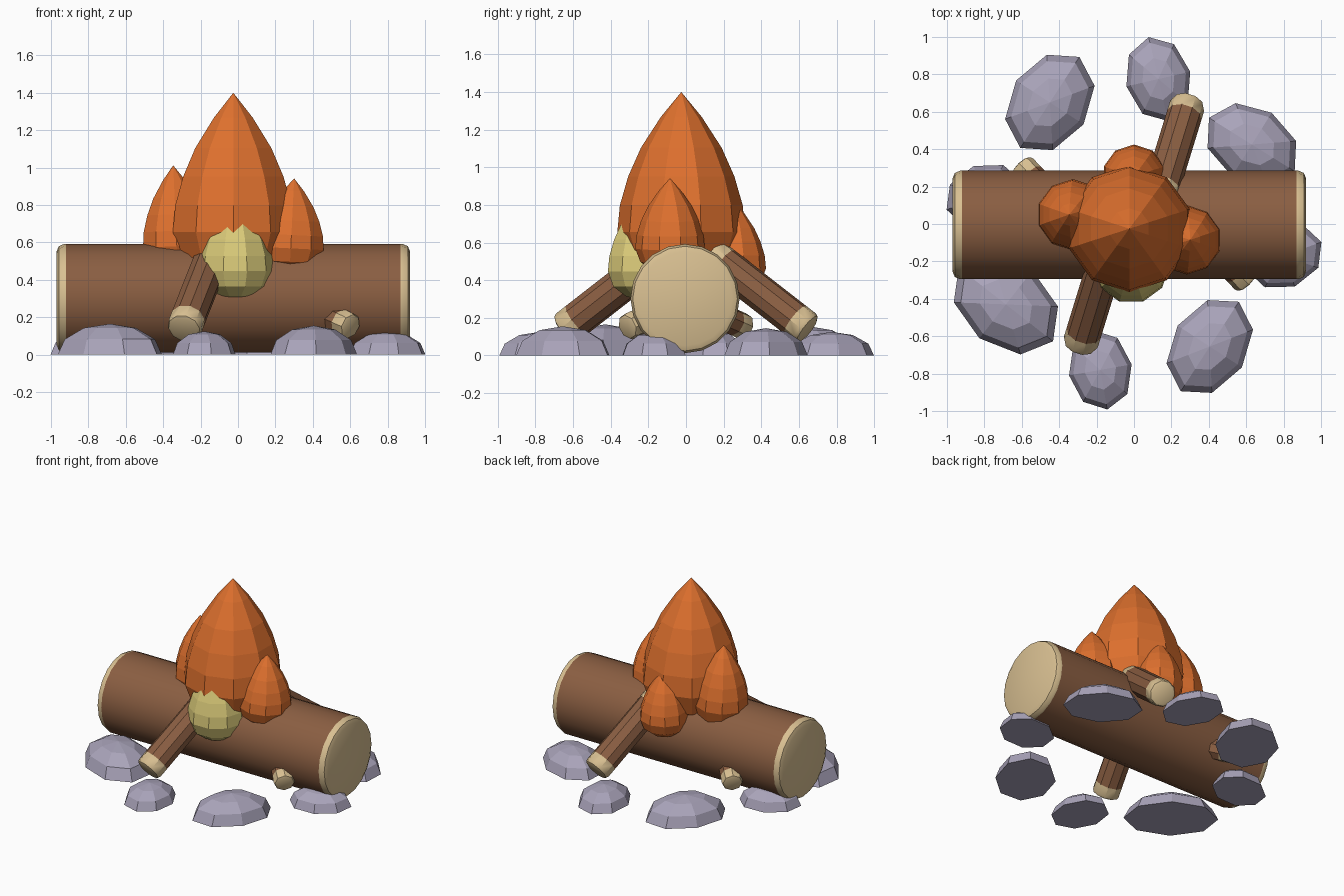
import bpy
import bmesh
from math import sin, cos, pi, radians
from mathutils import Matrix, Vector

if "Cube" in bpy.data.objects:
    bpy.data.objects.remove(bpy.data.objects["Cube"], do_unlink=True)


def material(name, rgb):
    mat = bpy.data.materials.new(name)
    mat.use_nodes = True
    mat.diffuse_color = (*rgb, 1)
    mat.node_tree.nodes["Principled BSDF"].inputs["Base Color"].default_value = (*rgb, 1)
    return mat


ORANGE = material("flame orange", (0.73, 0.162, 0.027))
YELLOW = material("flame yellow", (0.70, 0.59, 0.19))
BARK = material("bark brown", (0.255, 0.112, 0.054))
WOOD = material("cut wood", (0.694, 0.527, 0.287))
STONE = material("stone grey", (0.40, 0.37, 0.49))


def lathe(name, profile, sides, mats, matrix, bands=None, smooth=False, turn=0.0):
    """Spin (radius, height) points about z; bands gives a material slot per band."""
    bm = bmesh.new()
    rings = []
    for r, z in profile:
        if r == 0:
            rings.append([bm.verts.new((0, 0, z))] * sides)
        else:
            rings.append([bm.verts.new((r * cos(a), r * sin(a), z))
                          for a in (turn + 2 * pi * i / sides for i in range(sides))])
    for b, (low, high) in enumerate(zip(rings, rings[1:])):
        for i in range(sides):
            j = (i + 1) % sides
            corners = list(dict.fromkeys((low[i], low[j], high[j], high[i])))
            face = bm.faces.new(corners)
            face.material_index = bands[b] if bands else 0
    bmesh.ops.recalc_face_normals(bm, faces=bm.faces)
    mesh = bpy.data.meshes.new(name)
    bm.to_mesh(mesh)
    bm.free()
    for m in mats:
        mesh.materials.append(m)
    obj = bpy.data.objects.new(name, mesh)
    obj.matrix_world = matrix
    bpy.context.collection.objects.link(obj)
    if smooth:
        bpy.ops.object.select_all(action="DESELECT")
        obj.select_set(True)
        bpy.context.view_layer.objects.active = obj
        bpy.ops.object.shade_smooth_by_angle(angle=radians(35))
    return obj


def timber(name, start, end, radius, cap, bevel, sides):
    """Round wood with bevelled, pale cut ends."""
    start, end = Vector(start), Vector(end)
    axis = end - start
    length = axis.length
    tip = [(0, 0), (radius - bevel, 0), (radius - bevel * 0.3, bevel * 0.3),
           (radius, bevel), (radius, cap)]
    profile = tip + [(r, length - h) for r, h in reversed(tip)]
    matrix = Matrix.Translation(start) @ axis.to_track_quat("Z", "Y").to_matrix().to_4x4()
    lathe(name, profile, sides, [BARK, WOOD], matrix,
          [1, 1, 1, 1, 0, 1, 1, 1, 1], smooth=True)


# Main log lying along x
timber("main_log", (-0.97, -0.005, 0.302), (0.92, -0.005, 0.302), 0.29, 0.05, 0.04, 20)

# Leaning sticks and short branches, repeated half a turn around the fire
for side, s in (("front", 1), ("back", -1)):
    timber(side + "_stick", (-0.13 * s, -0.13 * s, 0.54),
           (-0.29 * s, -0.65 * s, 0.135), 0.095, 0.09, 0.025, 10)
    timber(side + "_branch", (0.42 * s, -0.12 * s, 0.235),
           (0.605 * s, -0.315 * s, 0.15), 0.072, 0.08, 0.02, 8)

# Flames: one teardrop profile, scaled
TEARDROP = [(0, 0), (0.5, 0.04), (0.85, 0.13), (1, 0.27), (0.96, 0.41),
            (0.83, 0.56), (0.63, 0.71), (0.32, 0.87), (0, 1)]


def flame(name, x, y, radius, bottom, top, mat, lean=0.0):
    matrix = Matrix.Translation((x, y, bottom))
    matrix @= Matrix.Shear("XY", 4, (lean, 0))
    profile = [(r * radius, h * (top - bottom)) for r, h in TEARDROP]
    lathe(name, profile, 10, [mat], matrix, turn=pi / 10 if mat == ORANGE else 0)


flame("main_flame", -0.025, -0.025, 0.34, 0.38, 1.40, ORANGE)
flame("right_flame", -0.32, 0.05, 0.19, 0.42, 1.01, ORANGE, -0.09)
flame("left_flame", 0.275, -0.085, 0.185, 0.43, 0.94, ORANGE, 0.10)
flame("back_flame", 0.0, 0.255, 0.17, 0.33, 0.82, ORANGE)
flame("front_flame", -0.015, -0.22, 0.205, 0.29, 0.87, YELLOW)

# Ring of half-buried stones: x, y, long radius, short radius, height, turn
STONES = [(-0.45, 0.65, 0.29, 0.215, 0.155, 57), (0.13, 0.775, 0.23, 0.175, 0.125, 103),
          (0.63, 0.425, 0.27, 0.20, 0.145, -32), (0.80, -0.17, 0.215, 0.175, 0.125, 20),
          (0.405, -0.655, 0.285, 0.205, 0.155, 57), (-0.18, -0.78, 0.215, 0.17, 0.125, 100),
          (-0.685, -0.43, 0.32, 0.23, 0.165, -38), (-0.80, 0.15, 0.215, 0.17, 0.13, 20)]
DOME = [(0, 0)] + [(cos(a), sin(a)) for a in (0, pi / 6, pi / 3)] + [(0, 1)]
for n, (x, y, a, b, h, angle) in enumerate(STONES, 1):
    matrix = (Matrix.Translation((x, y, 0)) @ Matrix.Rotation(radians(angle), 4, "Z")
              @ Matrix.Diagonal((a, b, h, 1)))
    lathe(f"stone_{n}", DOME, 8, [STONE], matrix)
